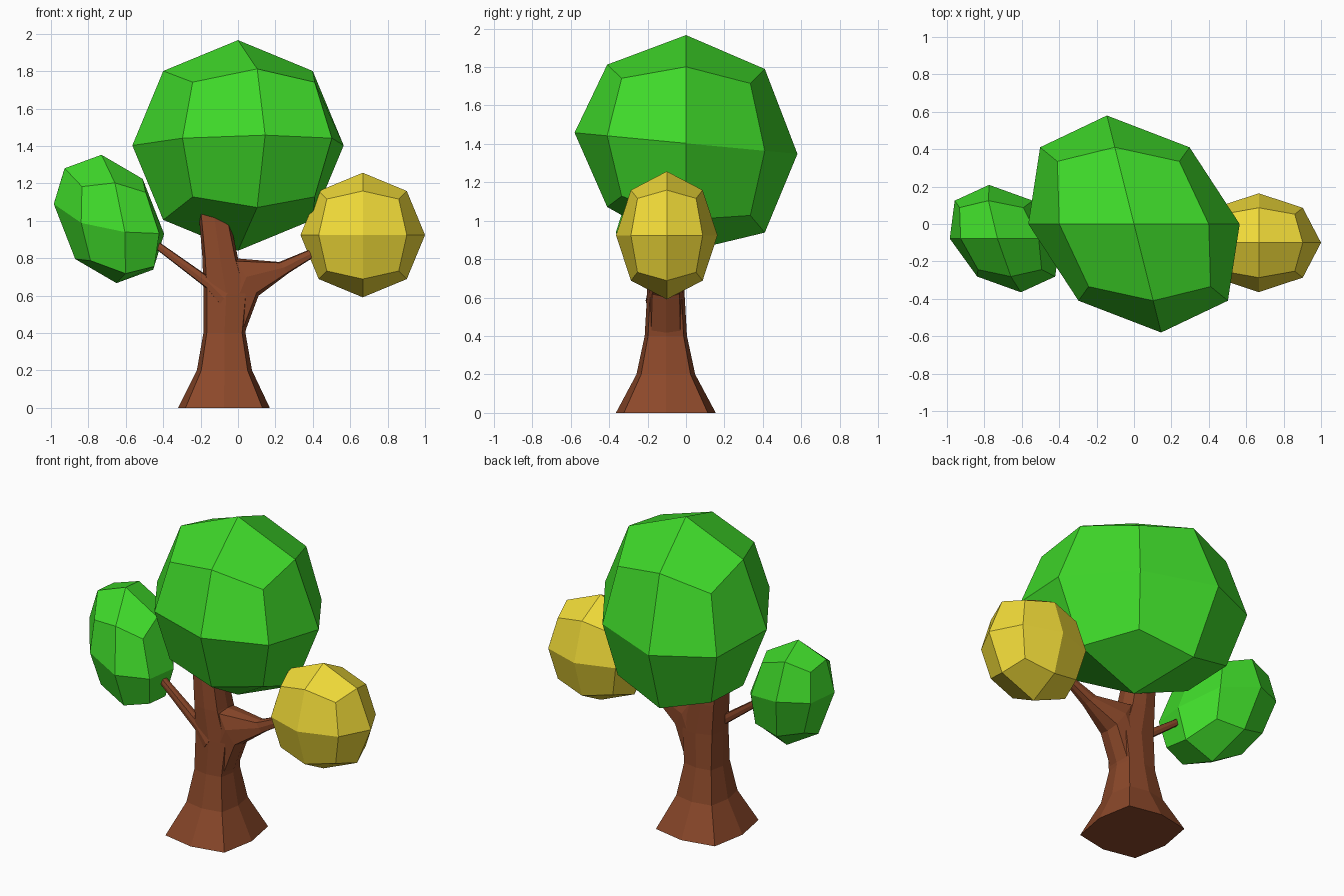
import bpy, bmesh, math
from mathutils import Vector

if "Cube" in bpy.data.objects:
    bpy.data.objects.remove(bpy.data.objects["Cube"])


def material(name, rgb):
    m = bpy.data.materials.new(name)
    m.diffuse_color = (*rgb, 1)
    m.use_nodes = True
    m.node_tree.nodes["Principled BSDF"].inputs["Base Color"].default_value = m.diffuse_color
    return m


LEAF = material("leaf_green", (0.05, 0.70, 0.023))
YELLOW = material("leaf_yellow", (0.87, 0.70, 0.04))
BARK = material("bark", (0.26, 0.065, 0.023))


def finish(name, bm, mat):
    bmesh.ops.recalc_face_normals(bm, faces=bm.faces)
    me = bpy.data.meshes.new(name)
    bm.to_mesh(me)
    bm.free()
    me.materials.append(mat)
    ob = bpy.data.objects.new(name, me)
    bpy.context.collection.objects.link(ob)


def blob(name, mat, warp):
    """24-faced cube sphere, shaped by warp(unit vector)."""
    bm = bmesh.new()
    bmesh.ops.create_cube(bm, size=2)
    bmesh.ops.subdivide_edges(bm, edges=bm.edges[:], cuts=1, use_grid_fill=True)
    for v in bm.verts:
        v.co = warp(v.co.normalized())
    finish(name, bm, mat)


def loft(name, rings):
    """Rounded-square tube. Ring: end a (x, z), end b (x, z), y centre, y radius."""
    bm = bmesh.new()
    d = 0.84
    section = [(1, 0), (d, d), (0, 1), (-d, d), (-1, 0), (-d, -d), (0, -1), (d, -d)]
    loops = []
    for a, b, y, ry in rings:
        a, b = Vector(a), Vector(b)
        mid, half = (a + b) / 2, (b - a) / 2
        loop = []
        for u, w in section:
            p = mid + half * u
            loop.append(bm.verts.new((p.x, y + ry * w, p.y)))
        loops.append(loop)
    for l0, l1 in zip(loops, loops[1:]):
        for i in range(8):
            j = (i + 1) % 8
            bm.faces.new((l0[i], l0[j], l1[j], l1[i]))
    bm.faces.new(loops[0])
    bm.faces.new(loops[-1])
    finish(name, bm, BARK)


# Large crown, skewed sideways and tilted towards the back
def crown_warp(u):
    y = 0.58 * u.y
    return Vector((0.565 * u.x - 0.25 * y, y,
                   1.403 + 0.563 * u.z * (1 + 0.17 * y) - 0.095 * y))


# Small green clump, skewed
def left_warp(u):
    return Vector((-0.69 + 0.295 * u.x - 0.085 * u.y - 0.04 * u.z,
                   -0.078 + 0.287 * u.y,
                   1.01 - 0.08 * u.x ** 3 + 0.07 * u.y + 0.343 * u.z))


# Yellow clump, plain ellipsoid
def right_warp(u):
    return Vector((0.667 + 0.333 * u.x, -0.1 + 0.264 * u.y, 0.924 + 0.333 * u.z))


blob("main_crown", LEAF, crown_warp)
blob("left_foliage", LEAF, left_warp)
blob("right_foliage", YELLOW, right_warp)

# Trunk flaring at the base and running up into the crown
loft("trunk", [
    ((-0.32, 0), (0.17, 0), -0.105, 0.26),
    ((-0.22, 0.2), (0.075, 0.2), -0.105, 0.153),
    ((-0.185, 0.4), (0.04, 0.4), -0.105, 0.11),
    ((-0.185, 0.62), (0.06, 0.6), -0.105, 0.098),
    ((-0.19, 0.8), (-0.0, 0.8), -0.105, 0.095),
    ((-0.21, 1.04), (-0.05, 1.04), -0.105, 0.08),
])

# Thick right branch growing out of the trunk
loft("right_branch", [
    ((0.035, 0.4), (-0.15, 0.5), -0.105, 0.09),
    ((0.11, 0.6), (-0.02, 0.8), -0.105, 0.085),
    ((0.27, 0.72), (0.22, 0.78), -0.105, 0.04),
    ((0.46, 0.84), (0.44, 0.87), -0.105, 0.02),
])

# Thin left branch
loft("left_branch", [
    ((-0.10, 0.55), (-0.05, 0.62), -0.165, 0.045),
    ((-0.17, 0.64), (-0.14, 0.69), -0.16, 0.032),
    ((-0.44, 0.85), (-0.42, 0.885), -0.135, 0.022),
])
